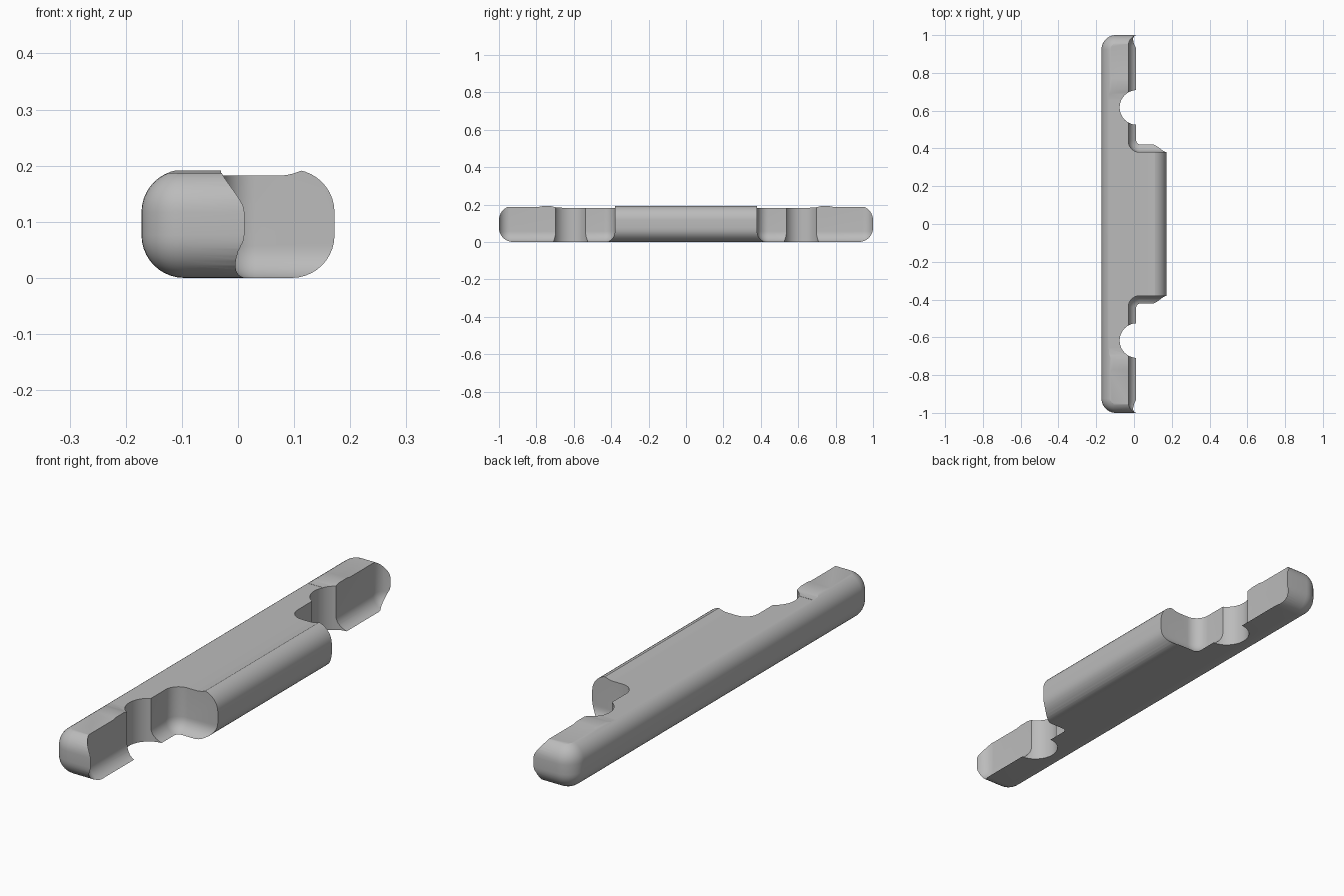
import bpy
import bmesh
import math
from mathutils import Matrix, Vector

if "Cube" in bpy.data.objects:
    bpy.data.objects.remove(bpy.data.objects["Cube"], do_unlink=True)

# Single grey plastic material
grey = bpy.data.materials.new("grey plastic")
grey.use_nodes = True
grey.diffuse_color = (0.5, 0.5, 0.5, 1)
grey.node_tree.nodes["Principled BSDF"].inputs["Base Color"].default_value = (0.5, 0.5, 0.5, 1)


def add_object(name, bm):
    bmesh.ops.recalc_face_normals(bm, faces=bm.faces)
    mesh = bpy.data.meshes.new(name)
    bm.to_mesh(mesh)
    bm.free()
    mesh.materials.append(grey)
    obj = bpy.data.objects.new(name, mesh)
    bpy.context.scene.collection.objects.link(obj)
    return obj


def rounded_box(name, low, high, radius, segments=10):
    low, high = Vector(low), Vector(high)
    bm = bmesh.new()
    bmesh.ops.create_cube(bm, size=1)
    bmesh.ops.scale(bm, vec=high - low, verts=bm.verts)
    bmesh.ops.translate(bm, vec=(low + high) / 2, verts=bm.verts)
    bmesh.ops.bevel(bm, geom=bm.edges[:], offset=radius, segments=segments,
                    profile=0.5, affect='EDGES')
    return add_object(name, bm)


def prism(name, points, depth):
    bm = bmesh.new()
    face = bm.faces.new([bm.verts.new(p) for p in points])
    moved = bmesh.ops.extrude_face_region(bm, geom=[face])["geom"]
    bmesh.ops.translate(bm, vec=depth,
                        verts=[v for v in moved if isinstance(v, bmesh.types.BMVert)])
    return add_object(name, bm)


def cylinder(name, centre, radius):
    bm = bmesh.new()
    bmesh.ops.create_cone(bm, cap_ends=True, segments=48, radius1=radius,
                          radius2=radius, depth=1, matrix=Matrix.Translation(centre))
    return add_object(name, bm)


# Bar with generously rounded edges
bar = rounded_box("rounded_bar", (-0.172, -1, 0), (0.172, 1, 0.193), 0.076)
cutters = []

# Shallow tray along the middle of the top, rising into a lip on the +x side
tray = [(-0.3, 0.182), (0.07, 0.182)]
for i in range(1, 6):
    t = i / 5
    tray.append((0.07 + 0.045 * t, 0.182 + 0.01 * t * t))
tray += [(0.115, 0.3), (-0.3, 0.3)]
cutters.append(prism("tray_cutter", [(x, -0.66, z) for x, z in tray], (0, 1.32, 0)))

# Stepped end recess with a low ridge
ridge = [(0.65, 0.1823), (0.69, 0.184), (0.72, 0.191), (0.77, 0.191),
         (0.79, 0.187), (1.1, 0.187), (1.1, 0.3), (0.65, 0.3)]

for side, label in ((-1, "front"), (1, "back")):
    cutters.append(prism(label + "_ridge_cutter",
                         [(-0.3, side * y, z) for y, z in ridge], (0.6, 0, 0)))
    # Soft-edged side pocket whose fillets flare at the floor and the ends
    y0, y1 = sorted((side * 0.38, side * 1.003))
    cutters.append(rounded_box(label + "_pocket_cutter",
                               (-0.03, y0, -0.003), (0.5, y1, 0.5), 0.06))
    # Vertical hole through the side wall
    cutters.append(cylinder(label + "_hole_cutter", (0.016, side * 0.617, 0.1), 0.092))

for cutter in cutters:
    cutter.hide_render = True
    mod = bar.modifiers.new(cutter.name, 'BOOLEAN')
    mod.operation = 'DIFFERENCE'
    mod.solver = 'EXACT'
    mod.object = cutter

# Bake the cuts and drop the helpers
bpy.context.view_layer.update()
graph = bpy.context.evaluated_depsgraph_get()
result = bpy.data.meshes.new_from_object(bar.evaluated_get(graph))
bar.modifiers.clear()
bar.data = result
for cutter in cutters:
    bpy.data.objects.remove(cutter, do_unlink=True)

bpy.ops.object.select_all(action='DESELECT')
bar.select_set(True)
bpy.context.view_layer.objects.active = bar
bpy.ops.object.shade_smooth_by_angle(angle=math.radians(25))
